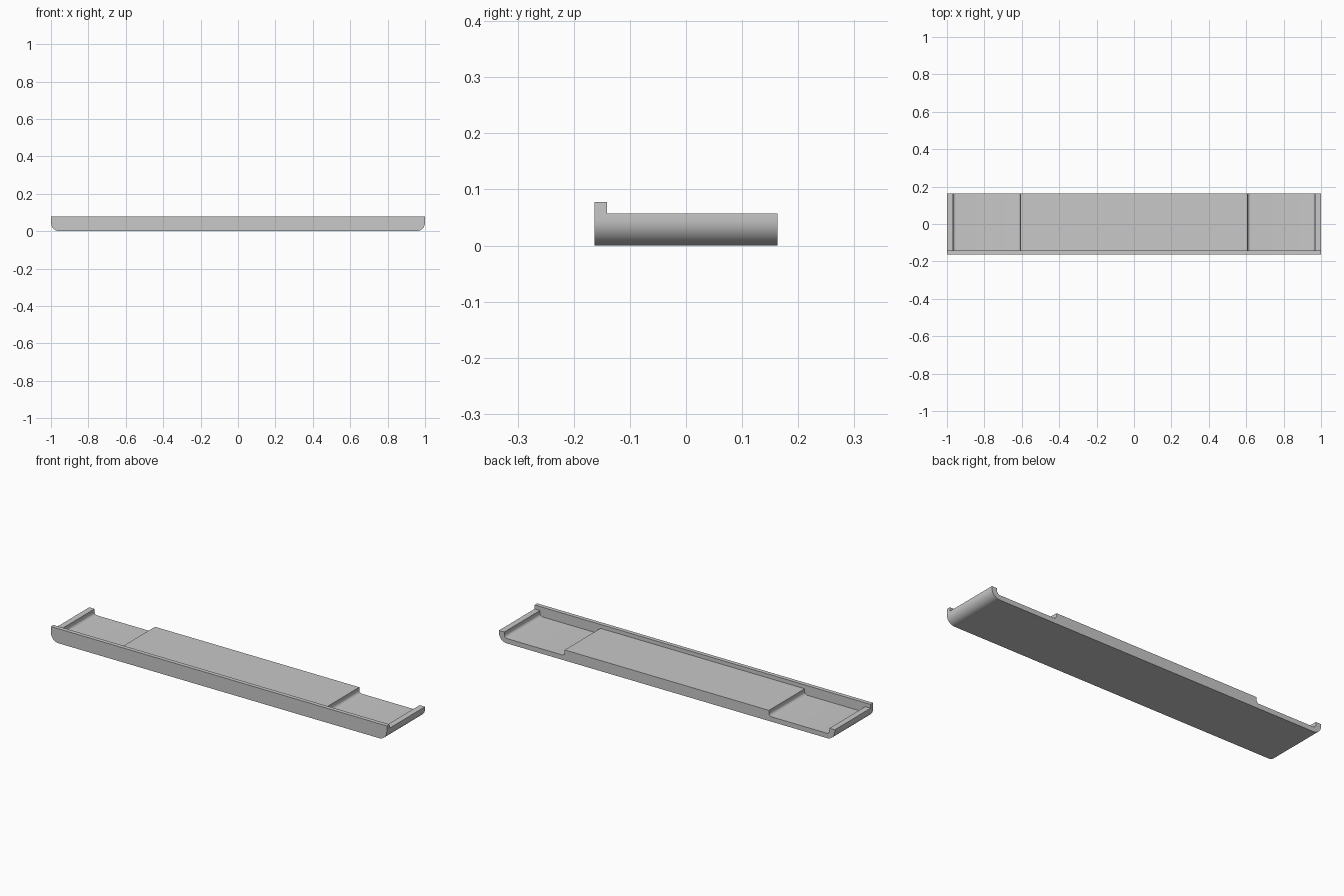
import bpy
import bmesh
import math

if "Cube" in bpy.data.objects:
    bpy.data.objects.remove(bpy.data.objects["Cube"])

# Overall sizes
HALF_LENGTH, HALF_DEPTH = 1.0, 0.163
LIP_TOP, DECK, FLOOR = 0.078, 0.057, 0.026
LIP_BACK = -0.141
CORNER, FILLET = 0.046, 0.016
RIM_X, STEP_X = 0.968, 0.608

grey = bpy.data.materials.new("light grey")
colour = (0.58, 0.58, 0.58, 1)
grey.diffuse_color = colour
grey.use_nodes = True
grey.node_tree.nodes["Principled BSDF"].inputs["Base Color"].default_value = colour


def arc(cx, cz, radius, start, end, steps=10):
    angles = [math.radians(start + (end - start) * i / steps) for i in range(steps + 1)]
    return [(cx + radius * math.cos(a), cz + radius * math.sin(a)) for a in angles]


def mirrored(half):
    return half + [(-x, z) for x, z in reversed(half)]


def prism(name, profile, y0, y1):
    bm = bmesh.new()
    face = bm.faces.new([bm.verts.new((x, y0, z)) for x, z in profile])
    out = bmesh.ops.extrude_face_region(bm, geom=[face])
    moved = [v for v in out["geom"] if isinstance(v, bmesh.types.BMVert)]
    bmesh.ops.translate(bm, verts=moved, vec=(0, y1 - y0, 0))
    bmesh.ops.recalc_face_normals(bm, faces=bm.faces)
    mesh = bpy.data.meshes.new(name)
    bm.to_mesh(mesh)
    bm.free()
    mesh.materials.append(grey)
    obj = bpy.data.objects.new(name, mesh)
    bpy.context.collection.objects.link(obj)
    return obj


# Full block with rounded lower ends, as tall as the front lip
outer = [(HALF_LENGTH, LIP_TOP)] + arc(HALF_LENGTH - CORNER, CORNER, CORNER, 0, -90)
tray = prism("tray", mirrored(outer), -HALF_DEPTH, HALF_DEPTH)

# Cutter behind the lip: end rims, filleted pockets and raised centre deck
fz = FLOOR + FILLET
inner = [(HALF_LENGTH + 0.1, 0.2), (HALF_LENGTH + 0.1, DECK), (RIM_X, DECK)]
inner += arc(RIM_X - FILLET, fz, FILLET, 0, -90, 8)
inner += arc(STEP_X + FILLET, fz, FILLET, 270, 180, 8)
inner += [(STEP_X, DECK)]
cutter = prism("pocket_cutter", mirrored(inner), LIP_BACK, HALF_DEPTH + 0.1)
cutter.hide_render = True

# Cut the tray and discard the helper
cut = tray.modifiers.new("pockets", "BOOLEAN")
cut.operation = "DIFFERENCE"
cut.solver = "EXACT"
cut.object = cutter
bpy.ops.object.select_all(action="DESELECT")
bpy.context.view_layer.objects.active = tray
tray.select_set(True)
bpy.ops.object.modifier_apply(modifier=cut.name)
bpy.data.objects.remove(cutter)
bpy.ops.object.shade_smooth_by_angle(angle=math.radians(30))
